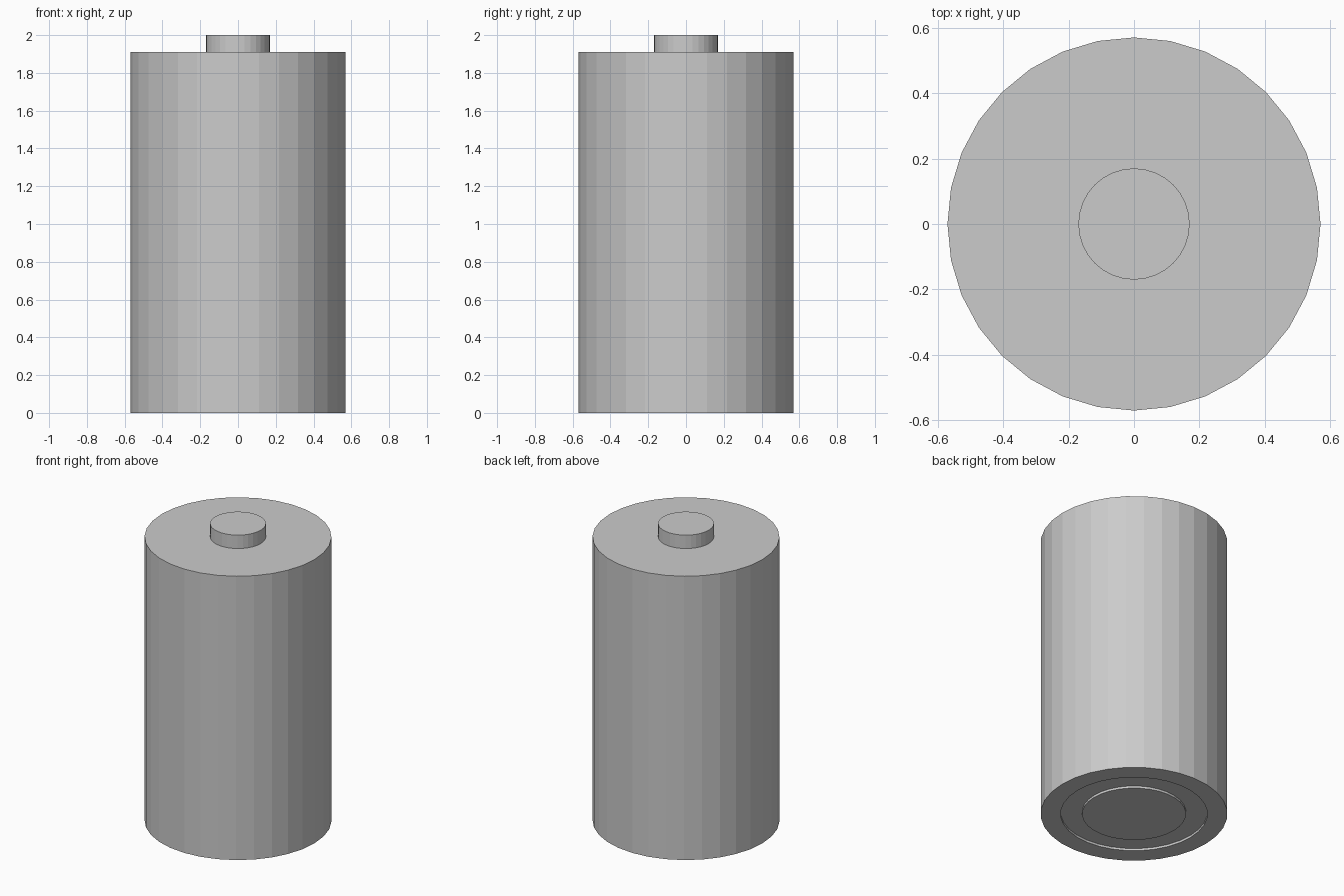
import bpy, bmesh
from math import cos, sin, tau

if "Cube" in bpy.data.objects:
    bpy.data.objects.remove(bpy.data.objects["Cube"])

SIDES = 32


def lathe(name, profile, cap_start=False, cap_end=False):
    """Revolve (radius, z) points around z into flat-shaded facets."""
    bm = bmesh.new()
    rings = [[bm.verts.new((r * cos(tau * i / SIDES), r * sin(tau * i / SIDES), z))
              for i in range(SIDES)] for r, z in profile]
    for a, b in zip(rings, rings[1:]):
        for i in range(SIDES):
            j = (i + 1) % SIDES
            bm.faces.new((a[i], a[j], b[j], b[i]))
    if cap_start:
        bm.faces.new(rings[0][::-1])
    if cap_end:
        bm.faces.new(rings[-1])
    mesh = bpy.data.meshes.new(name)
    bm.to_mesh(mesh)
    bm.free()
    obj = bpy.data.objects.new(name, mesh)
    bpy.context.collection.objects.link(obj)
    return obj


GROOVE = 0.015

# Cylindrical case: bottom rim, side wall, top shoulder
lathe("battery_case", [(0.448, GROOVE), (0.448, 0), (0.57, 0), (0.57, 1.91), (0.17, 1.91)])

# Positive contact on top
lathe("positive_terminal", [(0.17, 1.91), (0.17, 2.0)], cap_end=True)

# Negative contact disc and the shallow groove around it
lathe("negative_terminal", [(0.317, 0), (0.317, GROOVE), (0.448, GROOVE)], cap_start=True)
